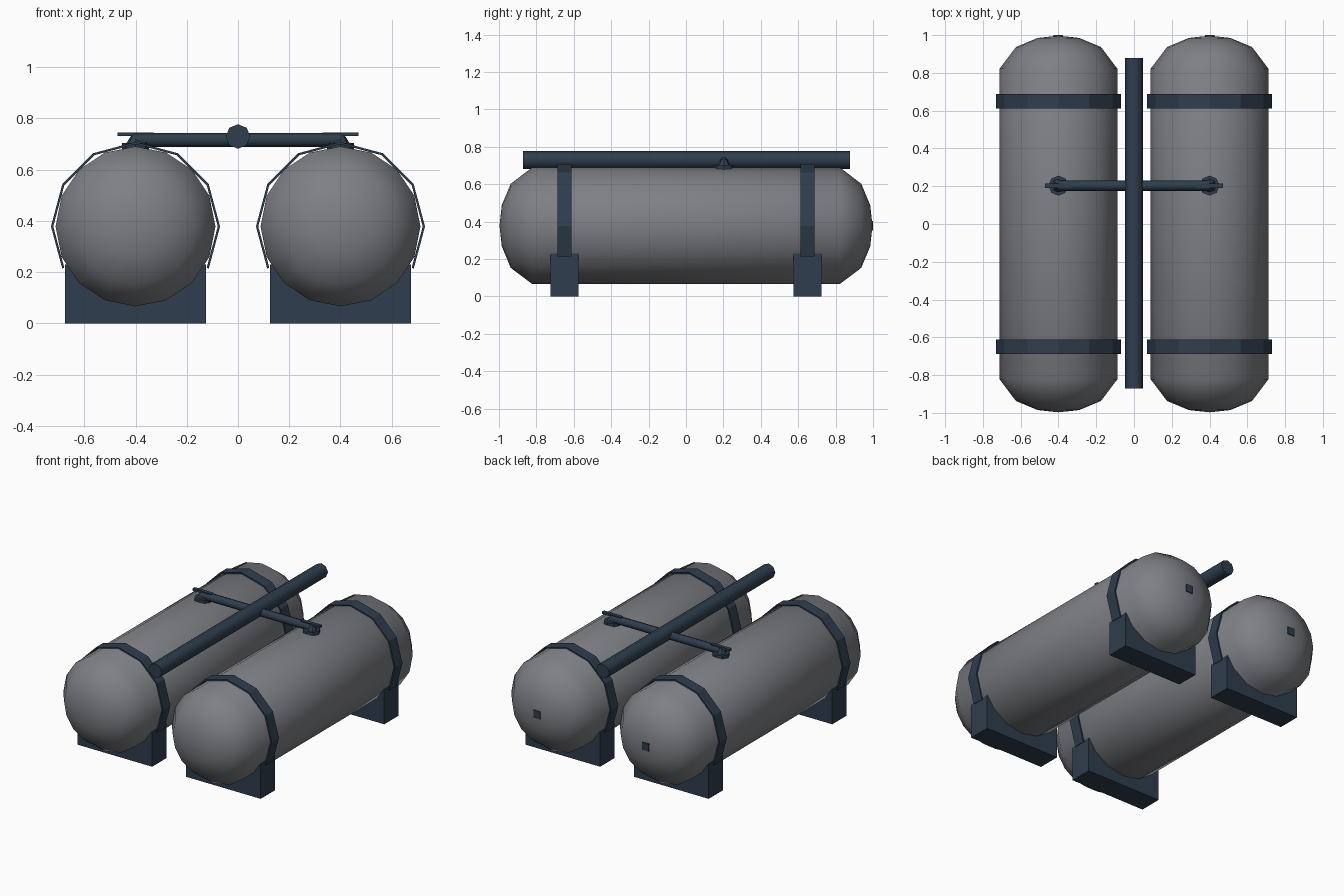
import bpy
import bmesh
from math import sin, cos, radians, pi
from mathutils import Matrix, Vector

default = bpy.data.objects.get("Cube")
if default:
    bpy.data.objects.remove(default, do_unlink=True)


def make_material(name, rgb):
    mat = bpy.data.materials.new(name)
    mat.use_nodes = True
    mat.diffuse_color = (*rgb, 1)
    mat.node_tree.nodes["Principled BSDF"].inputs["Base Color"].default_value = (*rgb, 1)
    return mat


GREY = make_material("tank grey", (0.21, 0.215, 0.235))
NAVY = make_material("dark steel blue", (0.028, 0.047, 0.075))


def finish(name, bm, mat, smooth=None):
    bmesh.ops.recalc_face_normals(bm, faces=bm.faces)
    mesh = bpy.data.meshes.new(name)
    bm.to_mesh(mesh)
    bm.free()
    mesh.materials.append(mat)
    obj = bpy.data.objects.new(name, mesh)
    bpy.context.collection.objects.link(obj)
    if smooth:
        bpy.ops.object.select_all(action="DESELECT")
        obj.select_set(True)
        bpy.context.view_layer.objects.active = obj
        bpy.ops.object.shade_smooth_by_angle(angle=radians(smooth))
    return obj


def box(name, centre, size, mat):
    bm = bmesh.new()
    bmesh.ops.create_cube(bm, size=1, matrix=Matrix.Translation(centre) @ Matrix.Diagonal((*size, 1)))
    return finish(name, bm, mat)


def rod(name, start, end, r1, r2=None, sides=8, smooth=50):
    start, end = Vector(start), Vector(end)
    axis = end - start
    bm = bmesh.new()
    turn = axis.to_track_quat("Z", "Y").to_matrix().to_4x4()
    bmesh.ops.create_cone(bm, cap_ends=True, segments=sides, radius1=r1,
                          radius2=r1 if r2 is None else r2, depth=axis.length,
                          matrix=Matrix.Translation((start + end) / 2) @ turn)
    return finish(name, bm, NAVY, smooth)


TANK_X, TANK_Z = 0.4, 0.378


def tank(name, x):
    # Domed cylinder turned around the y axis
    dome = [(0, 0.997), (0.11, 0.985), (0.225, 0.937), (0.312, 0.822)]
    profile = dome + [(r, -y) for r, y in reversed(dome)]
    bm = bmesh.new()
    verts = [bm.verts.new((x + r, y, TANK_Z)) for r, y in profile]
    edges = [bm.edges.new(pair) for pair in zip(verts, verts[1:])]
    bmesh.ops.spin(bm, geom=verts + edges, cent=(x, 0, TANK_Z), axis=(0, 1, 0),
                   angle=2 * pi, steps=16, use_duplicate=False)
    bmesh.ops.remove_doubles(bm, verts=bm.verts, dist=0.0005)
    finish(name, bm, GREY, 60)


def band(name, x, y, width=0.076, outer=0.33, inner=0.321):
    # Strap over the tank, ending in the saddle on both sides
    bm = bmesh.new()
    rings = []
    for i in range(9):
        a = radians(30 * i - 30)
        rings.append([bm.verts.new((x + r * cos(a), y + s * width / 2, TANK_Z + r * sin(a)))
                      for r, s in ((outer, -1), (outer, 1), (inner, 1), (inner, -1))])
    for a, b in zip(rings, rings[1:]):
        for k in range(4):
            n = (k + 1) % 4
            bm.faces.new((a[k], a[n], b[n], b[k]))
    bm.faces.new(rings[0])
    bm.faces.new(rings[-1])
    finish(name, bm, NAVY)


# Tanks with their saddles, straps, end plates and valves
VALVE_Y = 0.203
for side, sx in (("left", 1), ("right", -1)):
    x = sx * TANK_X
    tank(f"{side}_tank", x)
    for end, y in (("front", -0.65), ("back", 0.65)):
        box(f"{side}_{end}_saddle", (x, y, 0.115), (0.55, 0.15, 0.23), NAVY)
        band(f"{side}_{end}_strap", x, y)
    box(f"{side}_end_plate", (x, 0.99, TANK_Z), (0.05, 0.02, 0.05), NAVY)
    rod(f"{side}_valve_flange", (x, VALVE_Y, 0.67), (x, VALVE_Y, 0.704), 0.053, smooth=30)
    rod(f"{side}_valve_stem", (x, VALVE_Y, 0.704), (x, VALVE_Y, 0.74), 0.035, 0.012, smooth=30)
    box(f"{side}_valve_handle", (x, VALVE_Y, 0.738), (0.14, 0.024, 0.014), NAVY)

# Manifold pipes
rod("main_pipe", (0, -0.872, 0.729), (0, 0.878, 0.729), 0.048)
rod("cross_pipe", (-TANK_X, VALVE_Y, 0.716), (TANK_X, VALVE_Y, 0.716), 0.027)
